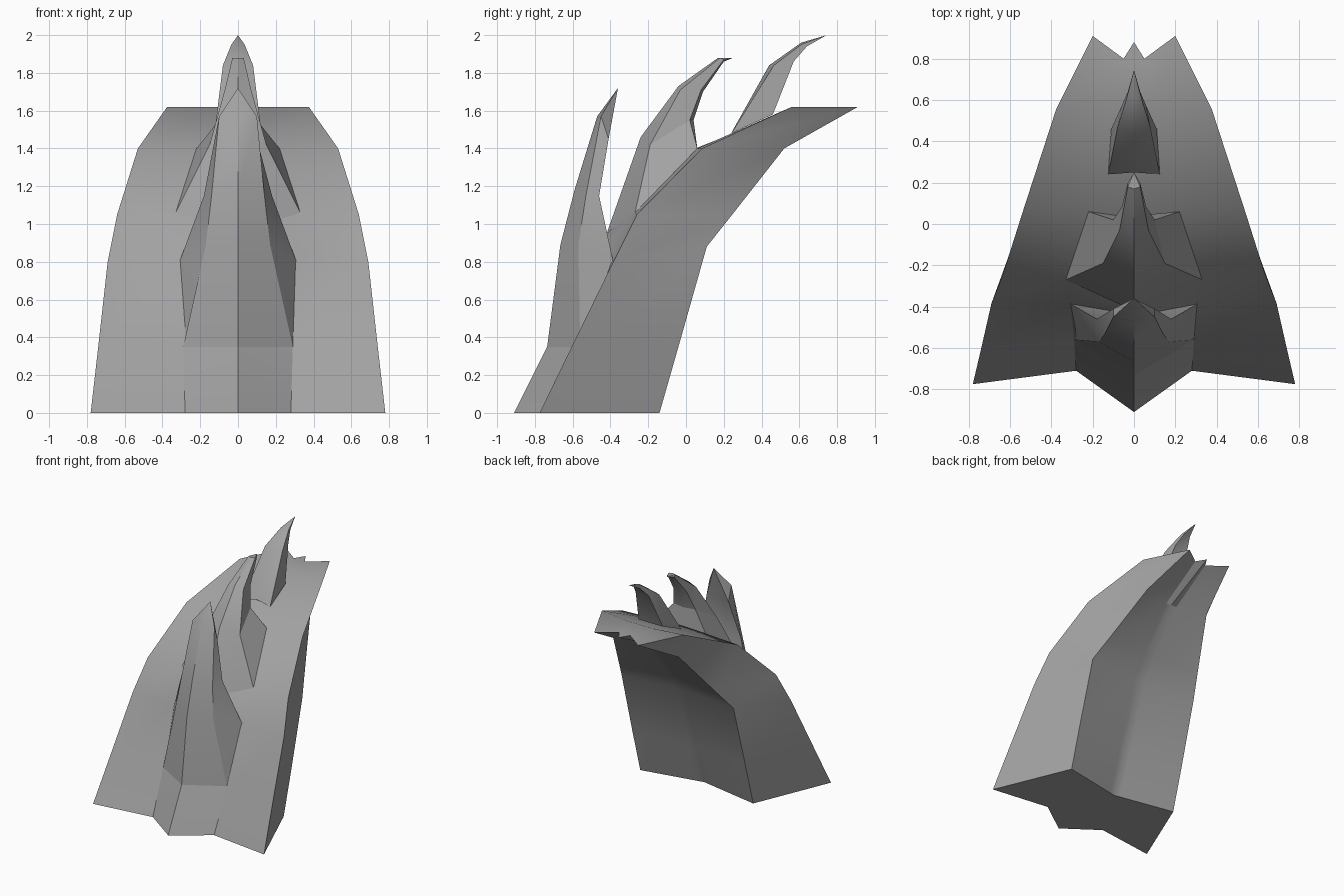
import bpy, bmesh, math

cube = bpy.data.objects.get("Cube")
if cube:
    bpy.data.objects.remove(cube)

grey = bpy.data.materials.new("stone_grey")
grey.use_nodes = True
colour = (0.36, 0.36, 0.36, 1)
grey.diffuse_color = colour
grey.node_tree.nodes["Principled BSDF"].inputs["Base Color"].default_value = colour


def loft(name, rings, tip=None):
    """Skin half-rings (front centre ... back centre), mirrored across x."""
    bm = bmesh.new()
    loops = []
    for half in rings:
        full = half + [(-x, y, z) for x, y, z in half[-2:0:-1]]
        loops.append([bm.verts.new(p) for p in full])
    n = len(loops[0])
    for a, b in zip(loops, loops[1:]):
        for i in range(n):
            j = (i + 1) % n
            bm.faces.new((a[i], a[j], b[j], b[i]))
    bm.faces.new(loops[0][::-1])
    if tip:
        t = bm.verts.new(tip)
        for i in range(n):
            bm.faces.new((loops[-1][i], loops[-1][(i + 1) % n], t))
    else:
        bm.faces.new(loops[-1])
    bmesh.ops.recalc_face_normals(bm, faces=bm.faces)
    mesh = bpy.data.meshes.new(name)
    bm.to_mesh(mesh)
    bm.free()
    mesh.materials.append(grey)
    obj = bpy.data.objects.new(name, mesh)
    bpy.context.collection.objects.link(obj)
    bpy.ops.object.select_all(action="DESELECT")
    obj.select_set(True)
    bpy.context.view_layer.objects.active = obj
    bpy.ops.object.shade_smooth_by_angle(angle=math.radians(25))
    return obj


def body_ring(front, flank, corner, back, groove, lip=None):
    """Ridge, flank, front corner, back corner, groove edge, groove centre."""
    lip = lip or groove
    z = back[2]
    return [(0, *front), flank, corner, back, (0.05, lip, z), (0, groove, z)]


# Leaning body with a ridged front and a grooved back
loft("body", [
    body_ring((-.91, 0), (.28, -.71, 0), (.78, -.775, 0), (.515, -.14, 0), -.24, -.23),
    body_ring((-.735, .35), (.29, -.56, .35), (.74, -.605, .35), (.515, -.04, .35), -.12, -.11),
    body_ring((-.5, .8), (.31, -.39, .8), (.69, -.385, .8), (.51, .11, .88), .06),
    body_ring((-.36, 1.05), (.33, -.27, 1.06), (.64, -.26, 1.05), (.44, .245, 1.05), .18),
    body_ring((.05, 1.4), (.2, .06, 1.4), (.53, .085, 1.4), (.3, .52, 1.4), .45),
    body_ring((.6, 1.62), (.12, .6, 1.62), (.375, .56, 1.62), (.2, .91, 1.62), .88, .8),
])

# Three curved spikes along the ridge
loft("lower_spike", [
    [(0, -.735, .35), (.29, -.56, .35), (.29, -.54, .35), (0, -.45, .45)],
    [(0, -.665, .89), (.17, -.57, .89), (.31, -.385, .8), (0, -.42, .8)],
    [(0, -.59, 1.18), (.14, -.53, 1.15), (.18, -.46, 1.15), (0, -.49, 1.15)],
    [(0, -.47, 1.57), (.1, -.45, 1.57), (.1, -.41, 1.45), (0, -.43, 1.45)],
], (0, -.36, 1.72))

loft("middle_spike", [
    [(0, -.42, .95), (.33, -.27, 1.06), (.22, .06, 1.4), (0, .03, 1.37)],
    [(0, -.24, 1.46), (.15, -.19, 1.42), (.1, .02, 1.55), (0, .04, 1.55)],
    [(0, -.04, 1.73), (.07, -.03, 1.71), (.06, .08, 1.71), (0, .09, 1.7)],
    [(0, .17, 1.88), (.03, .18, 1.88), (.03, .2, 1.87), (0, .2, 1.86)],
], (0, .25, 1.88))

loft("upper_spike", [
    [(0, .25, 1.5), (.125, .24, 1.48), (.11, .46, 1.58), (0, .46, 1.58)],
    [(0, .44, 1.84), (.08, .465, 1.84), (.06, .57, 1.86), (0, .56, 1.86)],
    [(0, .61, 1.96), (.035, .61, 1.95), (.03, .64, 1.94), (0, .64, 1.94)],
], (0, .745, 2))
